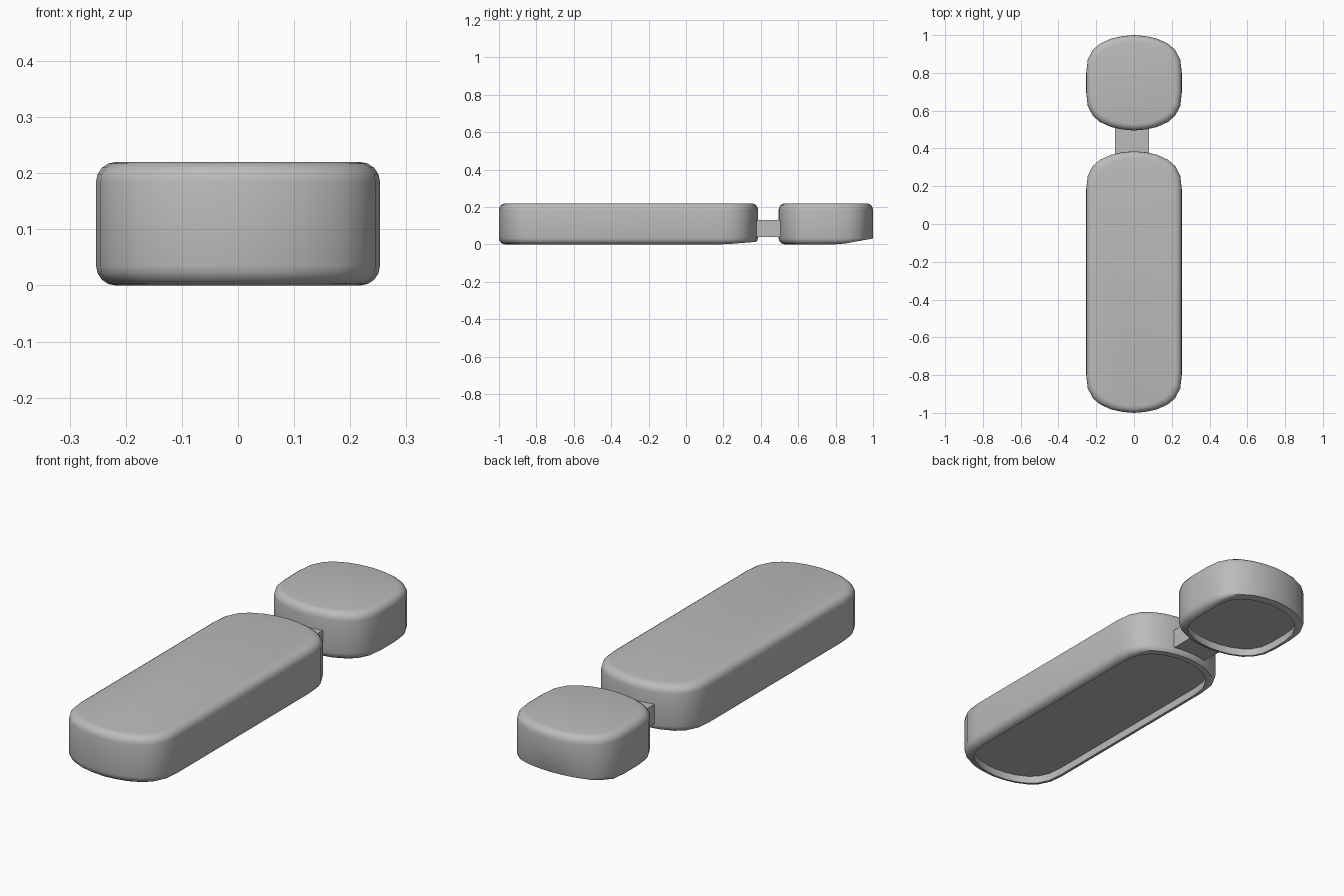
import bpy
import bmesh
import math

old = bpy.data.objects.get("Cube")
if old:
    bpy.data.objects.remove(old, do_unlink=True)

grey = bpy.data.materials.new("plain grey")
grey.use_nodes = True
colour = (0.5, 0.5, 0.5, 1)
grey.diffuse_color = colour
grey.node_tree.nodes["Principled BSDF"].inputs["Base Color"].default_value = colour

HALF_WIDTH = 0.253
HEIGHT = 0.22
ROUND = 0.035
FLOOR = 0.035

# Corner curve: distance from the middle, distance in from the end
CORNER = [(0.253, 0.2), (0.245, 0.13), (0.218, 0.078), (0.18, 0.045),
          (0.12, 0.018), (0.06, 0.005)]


def outline(half_length):
    """Closed counter-clockwise outline with softly bowed ends."""
    quarter = [(x, half_length - d) for x, d in CORNER]
    back = quarter + [(0, half_length)] + [(-x, y) for x, y in reversed(quarter)]
    return back + [(-x, -y) for x, y in back]


def finish(name, bm):
    bmesh.ops.recalc_face_normals(bm, faces=bm.faces)
    mesh = bpy.data.meshes.new(name)
    bm.to_mesh(mesh)
    bm.free()
    obj = bpy.data.objects.new(name, mesh)
    bpy.context.collection.objects.link(obj)
    mesh.materials.append(grey)
    return obj


def pad(name, y0, y1, lift_start, lift):
    """Rounded block with a shallow recess underneath."""
    half = (y1 - y0) / 2
    middle = (y0 + y1) / 2
    # Rings from the recess floor, round the outside, to the top
    angles = [math.radians(a) for a in (0, 22.5, 45, 67.5, 90)]
    rings = [(ROUND, FLOOR)]
    rings += [(ROUND * (1 - math.sin(a)), ROUND * (1 - math.cos(a))) for a in angles]
    rings += [(ROUND * (1 - math.cos(a)), HEIGHT - ROUND * (1 - math.sin(a)))
              for a in angles]
    bm = bmesh.new()
    loops = []
    for inset, z in rings:
        sx, sy = 1 - inset / HALF_WIDTH, 1 - inset / half
        loop = []
        for x, y in outline(half):
            py = middle + y * sy
            # The lower lip fades upward near the back end
            fade = max(0, (py - lift_start) / (y1 - lift_start)) * lift
            loop.append(bm.verts.new((x * sx, py, max(z, fade))))
        loops.append(loop)
    for a, b in zip(loops, loops[1:]):
        for i in range(len(a)):
            j = (i + 1) % len(a)
            bm.faces.new((a[i], a[j], b[j], b[i]))
    bm.faces.new(loops[0])
    bm.faces.new(loops[-1])
    obj = finish(name, bm)
    bpy.ops.object.select_all(action="DESELECT")
    obj.select_set(True)
    bpy.context.view_layer.objects.active = obj
    bpy.ops.object.shade_smooth_by_angle(angle=math.radians(35))
    return obj


pad("long_body", -1, 0.385, 0.2, 0.015)
pad("short_cap", 0.495, 1, 0.82, 0.032)

# Square-edged bridge between the two blocks
bm = bmesh.new()
bmesh.ops.create_cube(bm, size=1)
bmesh.ops.scale(bm, vec=(0.18, 0.14, 0.09), verts=bm.verts)
bmesh.ops.translate(bm, vec=(-0.01, 0.44, 0.085), verts=bm.verts)
finish("connector", bm)
